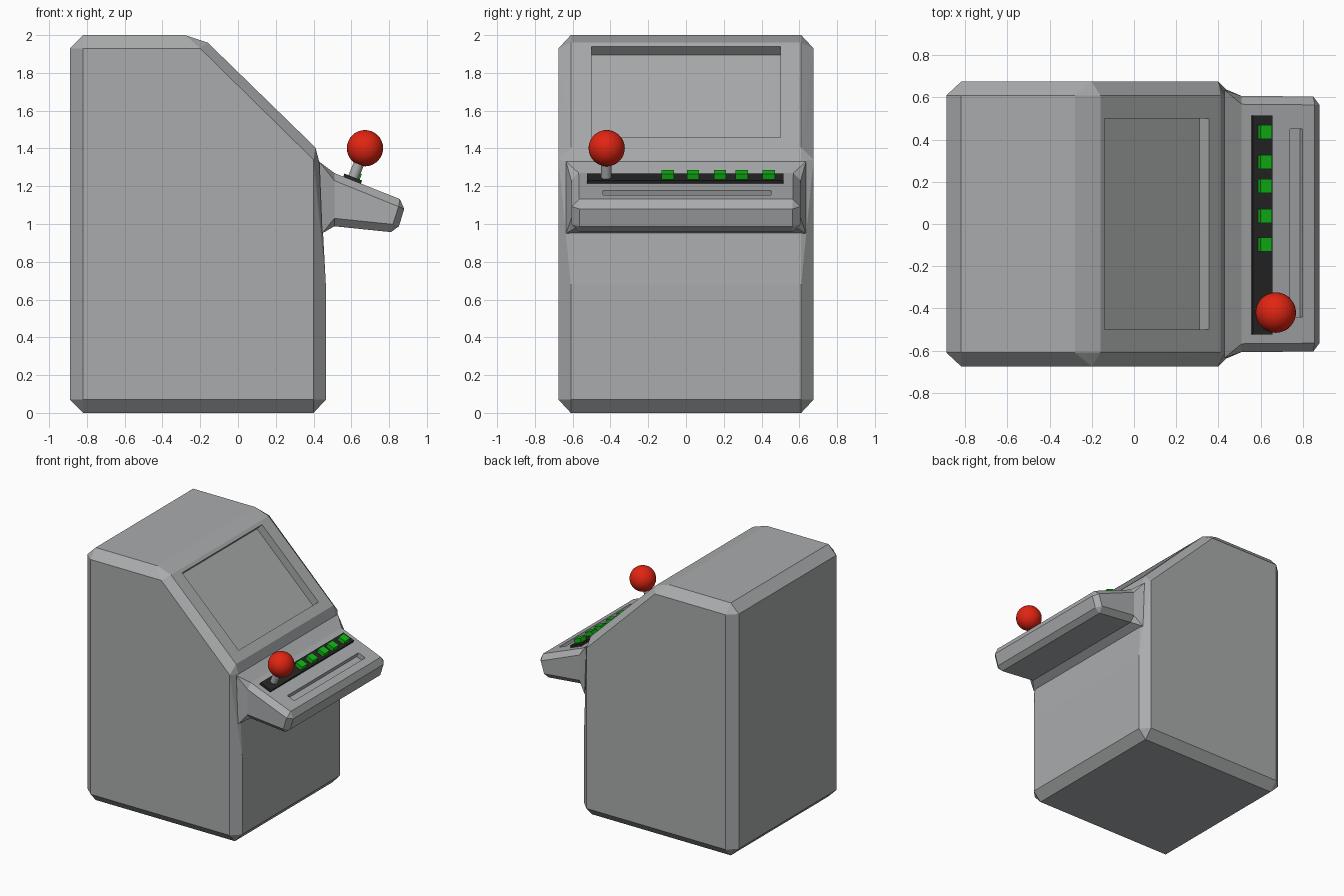
import bpy, bmesh, math
from mathutils import Matrix, Vector

if "Cube" in bpy.data.objects:
    bpy.data.objects.remove(bpy.data.objects["Cube"])


def material(name, rgb):
    m = bpy.data.materials.new(name)
    m.diffuse_color = (*rgb, 1)
    m.use_nodes = True
    m.node_tree.nodes["Principled BSDF"].inputs["Base Color"].default_value = m.diffuse_color
    return m


GREY = material("cabinet grey", (0.40, 0.41, 0.415))
BLACK = material("plate black", (0.02, 0.02, 0.02))
GREEN = material("button green", (0.006, 0.48, 0.008))
RED = material("ball red", (0.75, 0.018, 0.006))


def make(name, bm, mat):
    bmesh.ops.recalc_face_normals(bm, faces=bm.faces[:])
    me = bpy.data.meshes.new(name)
    bm.to_mesh(me)
    bm.free()
    me.materials.append(mat)
    ob = bpy.data.objects.new(name, me)
    bpy.context.collection.objects.link(ob)
    return ob


def tilted(x, y, z, slope):
    """Frame at a point: local x runs down the slope, local z is its normal."""
    t = Vector((slope[0], 0, slope[1])).normalized()
    n = Vector((-t.z, 0, t.x))
    m = Matrix((t, (0, 1, 0), n)).transposed().to_4x4()
    m.translation = (x, y, z)
    return m


def box(name, frame, size, low, high, mat):
    """Box in a tilted frame, from low to high along the frame's normal."""
    bm = bmesh.new()
    bmesh.ops.create_cube(bm, size=1)
    for v in bm.verts:
        v.co = (v.co.x * size[0], v.co.y * size[1], low + (v.co.z + 0.5) * (high - low))
    bm.transform(frame)
    return make(name, bm, mat)


def carve(ob, cutter):
    mod = ob.modifiers.new("recess", 'BOOLEAN')
    mod.operation = 'DIFFERENCE'
    mod.solver = 'EXACT'
    mod.object = cutter
    bpy.context.view_layer.objects.active = ob
    bpy.ops.object.modifier_apply(modifier=mod.name)
    bpy.data.objects.remove(cutter)


# Cabinet body: outline plus a smaller side outline, giving chamfered edges
outline = [(-0.82, 0), (-0.89, 0.07), (-0.89, 1.93), (-0.82, 2), (-0.28, 2), (-0.16, 1.96),
           (0.41, 1.405), (0.43, 1.33), (0.465, 0.68), (0.465, 0.07), (0.40, 0)]
side = [(-0.82, 0.07), (-0.82, 1.93), (-0.20, 1.93), (0.40, 1.34), (0.40, 0.07)]
bm = bmesh.new()
for pts, half in ((outline, 0.61), (side, 0.675)):
    for x, z in pts:
        for s in (-1, 1):
            bm.verts.new((x, s * half, z))
bmesh.ops.convex_hull(bm, input=bm.verts[:])
bmesh.ops.dissolve_limit(bm, angle_limit=0.01, verts=bm.verts[:], edges=bm.edges[:])
body = make("cabinet_body", bm, GREY)

# Screen recess in the sloping front
carve(body, box("screen_cutter", tilted(0.108, 0, 1.699, (0.57, -0.555)),
                (0.69, 1.0), -0.063, 0.1, GREY))

# Control shelf: half rings from neck to front face, mirrored and lofted
half_rings = [
    [(0.43, 0.635, 1.33), (0.43, 0.635, 1.33), (0.445, 0.635, 0.95), (0.445, 0.635, 0.95)],
    [(0.51, 0.568, 1.27), (0.51, 0.607, 1.23), (0.51, 0.607, 1.03), (0.51, 0.568, 0.988)],
    [(0.857, 0.565, 1.132), (0.85, 0.605, 1.092), (0.82, 0.605, 0.998), (0.81, 0.565, 0.957)],
    [(0.88, 0.565, 1.08), (0.88, 0.565, 1.08), (0.852, 0.565, 0.988), (0.852, 0.565, 0.988)]]
bm = bmesh.new()
rings = [[bm.verts.new(p) for p in h] + [bm.verts.new((x, -y, z)) for x, y, z in reversed(h)]
         for h in half_rings]
for a, b in zip(rings, rings[1:]):
    for i in range(8):
        j = (i + 1) % 8
        bm.faces.new((a[i], a[j], b[j], b[i]))
bm.faces.new(rings[0])
bm.faces.new(rings[-1])
bmesh.ops.remove_doubles(bm, verts=bm.verts[:], dist=0.001)
shelf = make("control_shelf", bm, GREY)

DECK = (0.347, -0.138)


def deck(x, y):
    return tilted(x, y, 1.27 + (x - 0.51) * DECK[1] / DECK[0], DECK)


# Slot in the shelf
carve(shelf, box("slot_cutter", deck(0.77, 0.005), (0.065, 0.89), -0.037, 0.05, GREY))

# Button plate and buttons
box("button_plate", deck(0.604, -0.005), (0.10, 1.04), -0.01, 0.017, BLACK)
for i, y in enumerate((-0.097, 0.037, 0.18, 0.295, 0.437)):
    box(f"button_{i + 1}", deck(0.610, y), (0.06, 0.066), 0.01, 0.048, GREEN)

# Joystick shaft and ball
bm = bmesh.new()
bmesh.ops.create_cone(bm, cap_ends=True, segments=24, radius1=0.028, radius2=0.028, depth=0.15)
bm.transform(deck(0.605, -0.423) @ Matrix.Translation((0, 0, 0.08)))
shaft = make("joystick_shaft", bm, GREY)
bm = bmesh.new()
bmesh.ops.create_uvsphere(bm, u_segments=32, v_segments=16, radius=0.096)
bm.transform(deck(0.605, -0.420) @ Matrix.Translation((0, 0, 0.182)))
ball = make("joystick_ball", bm, RED)
for ob in (shaft, ball):
    bpy.ops.object.select_all(action='DESELECT')
    ob.select_set(True)
    bpy.context.view_layer.objects.active = ob
    bpy.ops.object.shade_smooth_by_angle(angle=math.radians(40))
